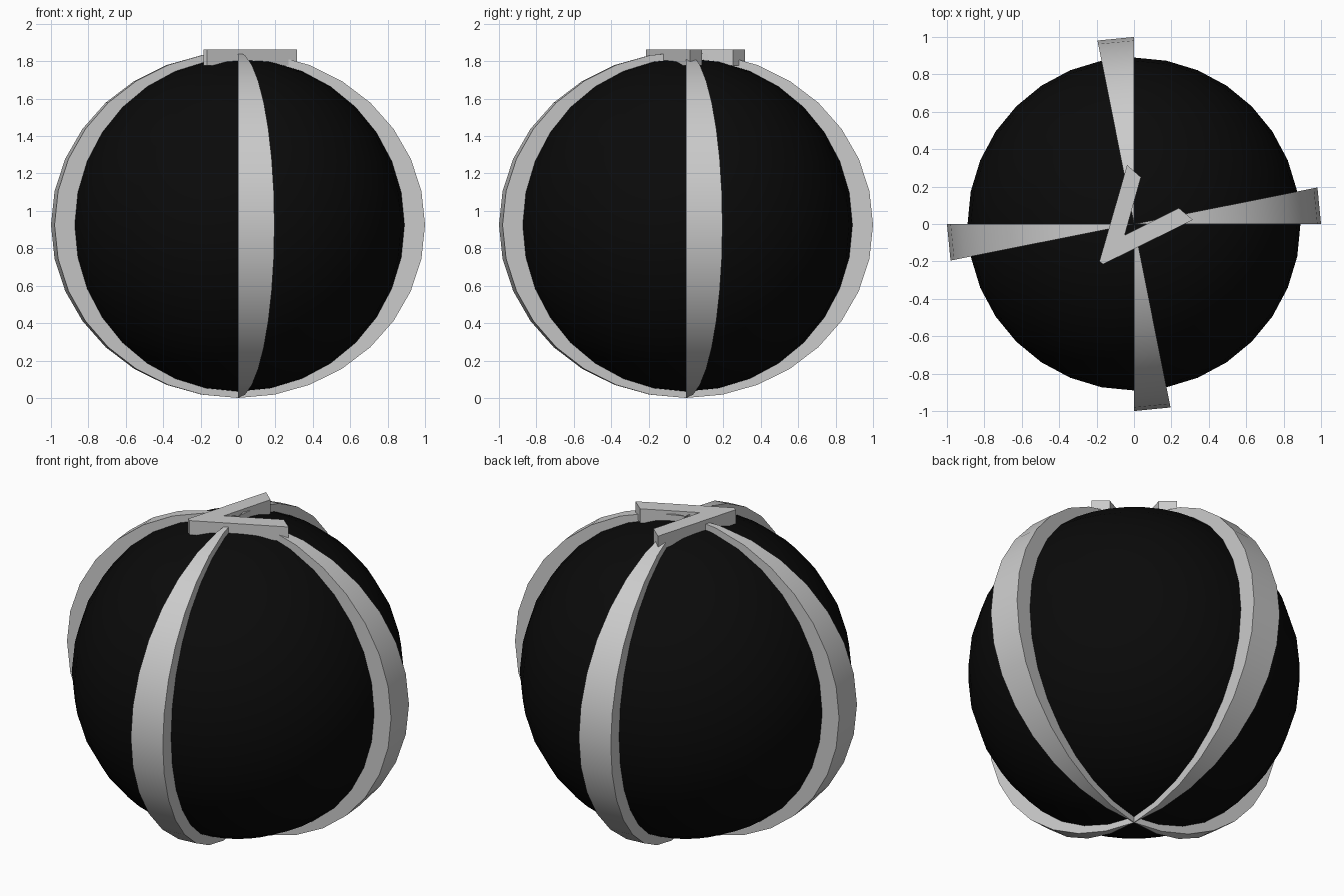
import bpy, bmesh
from math import sin, cos, pi

if "Cube" in bpy.data.objects:
    bpy.data.objects.remove(bpy.data.objects["Cube"])

CENTRE, R = 0.925, 0.89      # ball centre height and radius
BAND_XY, BAND_Z = 1.0, 0.925  # outer radii of the raised bands
RINGS = 16
STEP = 2 * pi / 32            # one ball segment


def finish(bm, name):
    bmesh.ops.recalc_face_normals(bm, faces=bm.faces)
    mesh = bpy.data.meshes.new(name)
    bm.to_mesh(mesh)
    bm.free()
    ob = bpy.data.objects.new(name, mesh)
    bpy.context.collection.objects.link(ob)
    return ob


def smooth(ob):
    bpy.ops.object.select_all(action='DESELECT')
    ob.select_set(True)
    bpy.context.view_layer.objects.active = ob
    bpy.ops.object.shade_smooth_by_angle(angle=pi / 6)


# Black ball
bpy.ops.mesh.primitive_uv_sphere_add(segments=32, ring_count=RINGS, radius=R,
                                     location=(0, 0, CENTRE))
ball = bpy.context.object
ball.name = "ball"
black = bpy.data.materials.new("black")
black.diffuse_color = (0.003, 0.003, 0.003, 1)
black.use_nodes = True
black.node_tree.nodes["Principled BSDF"].inputs["Base Color"].default_value = black.diffuse_color
ball.data.materials.append(black)
smooth(ball)


# Four raised bands, each one segment wide from pole to pole
def band(name, start):
    bm = bmesh.new()

    def column(angle, rxy, rz):
        return [bm.verts.new((rxy * sin(pi * i / RINGS) * cos(angle),
                              rxy * sin(pi * i / RINGS) * sin(angle),
                              CENTRE + rz * cos(pi * i / RINGS)))
                for i in range(RINGS + 1)]

    end = start + STEP
    cols = [column(start, R, R), column(start, BAND_XY, BAND_Z),
            column(end, BAND_XY, BAND_Z), column(end, R, R)]
    for a, b in zip(cols, cols[1:]):
        for i in range(RINGS):
            bm.faces.new((a[i], a[i + 1], b[i + 1], b[i]))
    bmesh.ops.remove_doubles(bm, verts=bm.verts, dist=1e-5)
    smooth(finish(bm, name))


for k, side in enumerate(("right", "back", "left", "front")):
    band(side + "_band", k * pi / 2)

# Bent bar on top
outline = [(-0.037, 0.315), (-0.185, -0.20), (-0.165, -0.215), (0.315, 0.022),
           (0.24, 0.085), (-0.05, -0.06), (0.037, 0.25)]
bm = bmesh.new()
base = bm.faces.new([bm.verts.new((x, y, 1.778)) for x, y in outline])
top = bmesh.ops.extrude_face_region(bm, geom=[base])["geom"]
bmesh.ops.translate(bm, vec=(0, 0, 0.084),
                    verts=[v for v in top if isinstance(v, bmesh.types.BMVert)])
if not base.is_valid or len([f for f in bm.faces if len(f.verts) == 7]) < 2:
    bm.faces.new([v for v in bm.verts if v.co.z < 1.78])
finish(bm, "top_bar")
